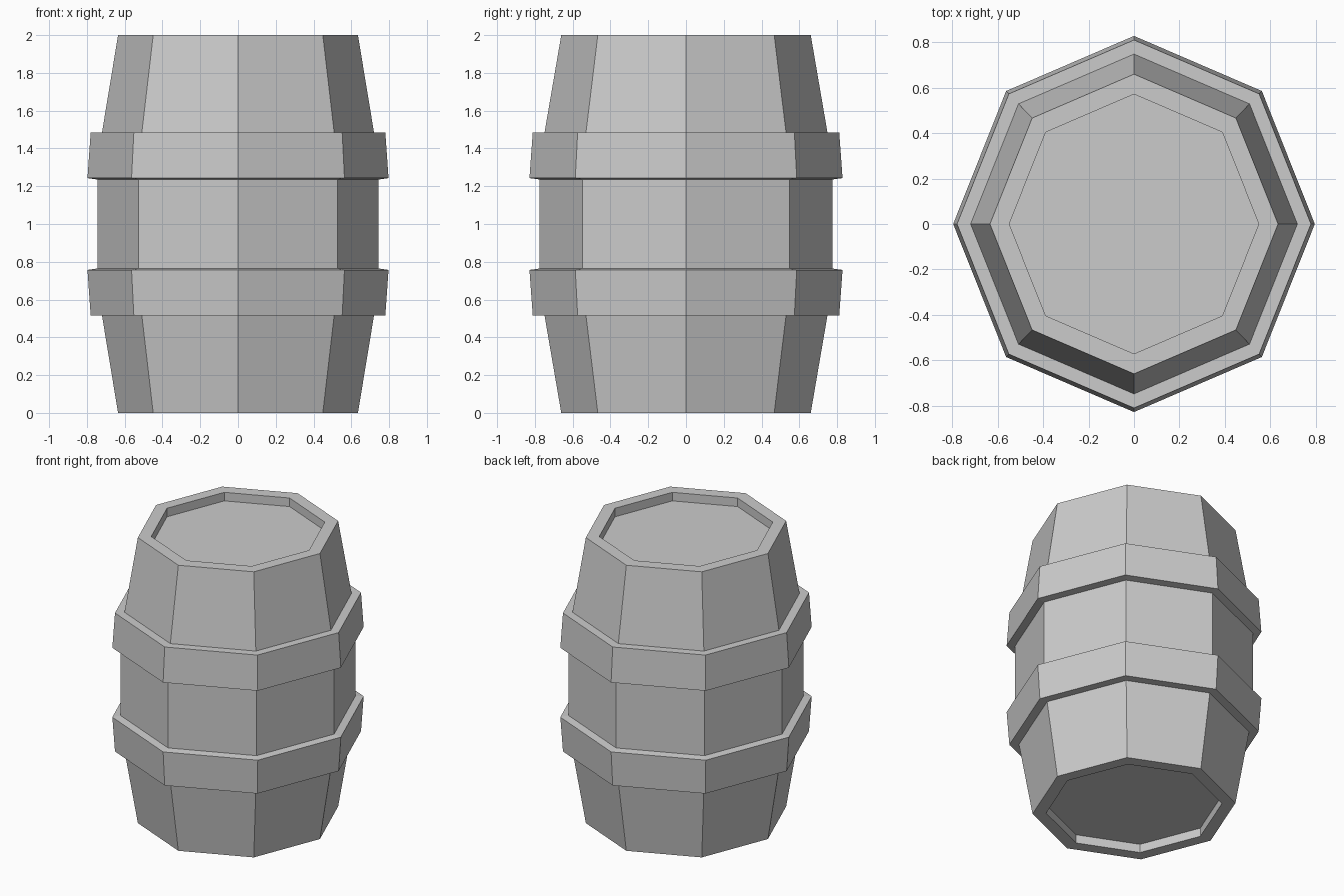
import bpy, bmesh, math

if "Cube" in bpy.data.objects:
    bpy.data.objects.remove(bpy.data.objects["Cube"])

SIDES = 8
Y_RATIO = 1.04  # barrel is slightly deeper than wide


def lathe(name, profile, closed):
    """Revolve (radius, z) points into a faceted octagonal solid."""
    bm = bmesh.new()
    rings = []
    for r, z in profile:
        ring = []
        for i in range(SIDES):
            a = 2 * math.pi * i / SIDES
            ring.append(bm.verts.new((r * math.cos(a), r * Y_RATIO * math.sin(a), z)))
        rings.append(ring)
    pairs = list(zip(rings, rings[1:]))
    if closed:
        pairs.append((rings[-1], rings[0]))
    for low, high in pairs:
        for i in range(SIDES):
            j = (i + 1) % SIDES
            bm.faces.new((low[i], low[j], high[j], high[i]))
    if not closed:
        bm.faces.new(rings[0][::-1])
        bm.faces.new(rings[-1])
    bmesh.ops.recalc_face_normals(bm, faces=bm.faces)
    mesh = bpy.data.meshes.new(name)
    bm.to_mesh(mesh)
    bm.free()
    obj = bpy.data.objects.new(name, mesh)
    bpy.context.collection.objects.link(obj)
    return obj


# Staved body with recessed lids; lower half mirrored to the upper half
half = [(0.55, 0.06), (0.55, 0.0), (0.635, 0.0), (0.72, 0.515), (0.745, 0.76)]
lathe("barrel_body", half + [(r, 2 - z) for r, z in reversed(half)], False)

# Hoops: wider at the lower edge of each band
for name, z in (("lower_hoop", 0.515), ("upper_hoop", 1.485)):
    if name == "lower_hoop":
        profile = [(0.715, z), (0.78, z), (0.797, 0.757), (0.74, 0.765)]
    else:
        profile = [(0.715, z), (0.78, z), (0.797, 1.243), (0.74, 1.235)]
    lathe(name, profile, True)
